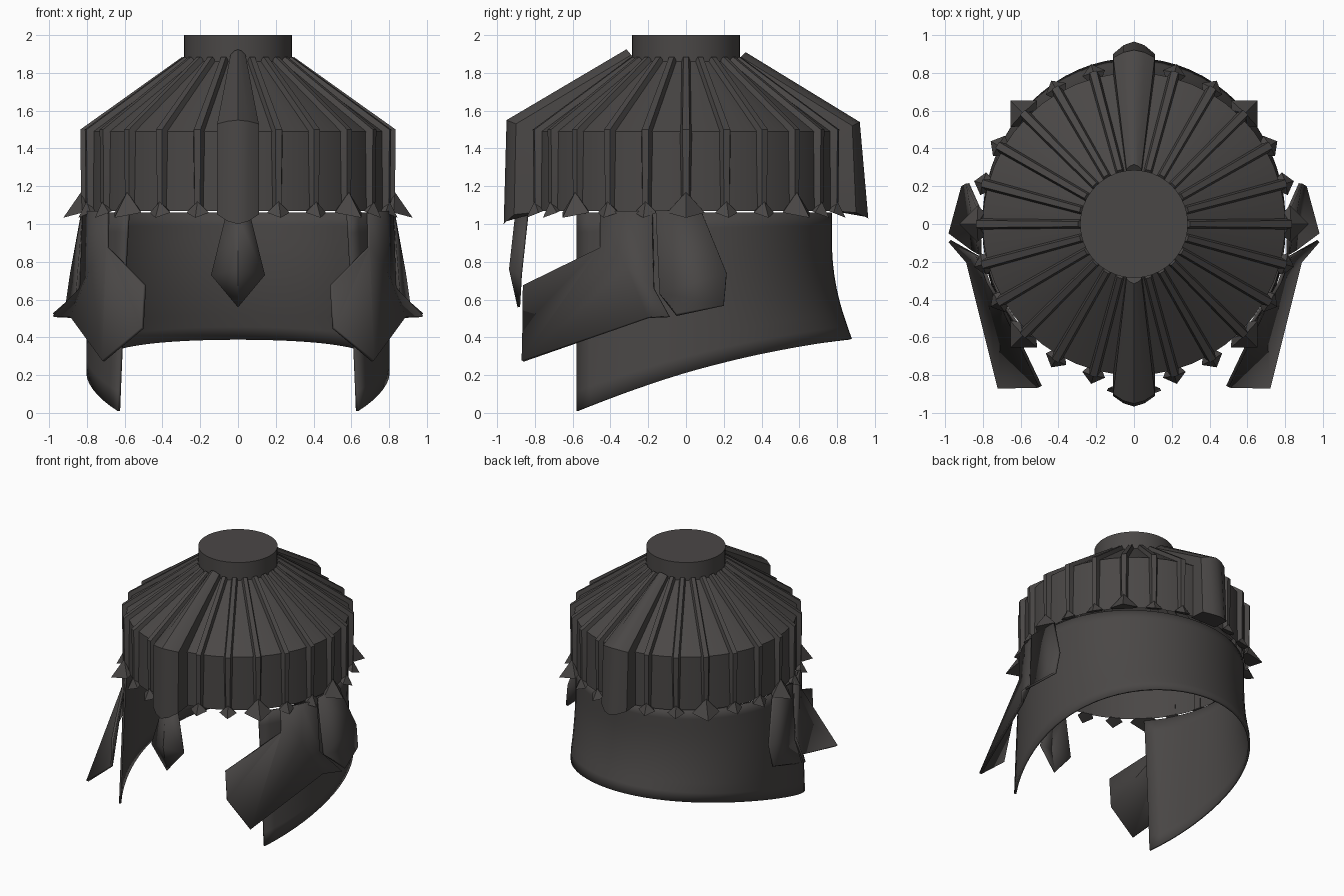
import bpy, bmesh, math
from mathutils import Vector

if "Cube" in bpy.data.objects:
    bpy.data.objects.remove(bpy.data.objects["Cube"])

steel = bpy.data.materials.new("dark_steel")
steel.diffuse_color = (0.068, 0.063, 0.061, 1)
steel.use_nodes = True
steel.node_tree.nodes["Principled BSDF"].inputs["Base Color"].default_value = steel.diffuse_color


def build(name, verts, faces, thick=0, mirror=False, angle=35, hull=False):
    me = bpy.data.meshes.new(name)
    bm = bmesh.new()
    vs = [bm.verts.new(v) for v in verts]
    if hull:
        bmesh.ops.convex_hull(bm, input=vs)
    else:
        for f in faces:
            bm.faces.new([vs[i] for i in f])
    bmesh.ops.recalc_face_normals(bm, faces=bm.faces)
    bm.to_mesh(me)
    bm.free()
    me.materials.append(steel)
    ob = bpy.data.objects.new(name, me)
    bpy.context.collection.objects.link(ob)
    if mirror:
        m = ob.modifiers.new("mirror", 'MIRROR')
        m.use_mirror_merge = False
    if thick:
        s = ob.modifiers.new("thickness", 'SOLIDIFY')
        s.thickness, s.offset = thick, 0
    bpy.ops.object.select_all(action='DESELECT')
    ob.select_set(True)
    bpy.context.view_layer.objects.active = ob
    bpy.ops.object.shade_smooth_by_angle(angle=math.radians(angle))
    return ob


def revolve(name, profile, n=48):
    verts = [(r * math.cos(2 * math.pi * i / n), r * math.sin(2 * math.pi * i / n), z)
             for r, z in profile for i in range(n)]
    faces = [(k * n + i, k * n + (i + 1) % n, (k + 1) * n + (i + 1) % n, (k + 1) * n + i)
             for k in range(len(profile) - 1) for i in range(n)]
    return verts, faces


def place(a, pts):
    # (radius, sideways, height) to world at angle a
    c, s = math.cos(a), math.sin(a)
    return [(r * c - t * s, r * s + t * c, z) for r, t, z in pts]


def loft(name, a, sections):
    n = len(sections[0])
    verts = place(a, [p for s in sections for p in s])
    faces = [(k * n + i, k * n + (i + 1) % n, (k + 1) * n + (i + 1) % n, (k + 1) * n + i)
             for k in range(len(sections) - 1) for i in range(n)]
    last = (len(sections) - 1) * n
    faces += [tuple(range(n)), tuple(range(last, last + n))]
    return build(name, verts, faces)


# dome: hollow band and cone
v, f = revolve("dome", [(0.80, 1.07), (0.80, 1.49), (0.27, 1.87)])
build("dome", v, f)

# top knob
v, f = revolve("knob", [(0.285, 1.85), (0.285, 2.0)])
f.append(tuple(range(48, 96)))
build("top_knob", v, f)

# ribs every 15 degrees, each ending in an arrowhead
def rib_section(w, ri, zi, ro, zo):
    return [(ri, -w, zi), (ro, -w * 0.55, zo), (ro, w * 0.55, zo), (ri, w, zi)]


for i in range(24):
    if i in (6, 18):
        continue
    a = math.radians(15 * i)
    loft("rib", a, [rib_section(0.025, 0.27, 1.86, 0.295, 1.885),
                    rib_section(0.034, 0.79, 1.475, 0.835, 1.50),
                    rib_section(0.026, 0.79, 1.07, 0.83, 1.07)])
    big = i % 12 in (0, 3, 9)
    w, top, tip = (0.10, 1.17, 0.925) if big else (0.062, 1.12, 0.875)
    build("rib_arrowhead", place(a, [(0.83, 0, top), (0.825, -w, 1.06), (0.825, w, 1.06),
                                     (tip, 0, 1.033), (0.79, -w * 0.6, 1.07),
                                     (0.79, w * 0.6, 1.07)]), [], hull=True, angle=20)

# broad front and back crests
def crest_section(w, inner, edge, ridge):
    mid = [(e * 0.3 + r * 0.7) for e, r in zip(edge, ridge)]
    return [(inner[0], -w, inner[1]), (edge[0], -w, edge[1]), (mid[0], -w / 2, mid[1]),
            (ridge[0], 0, ridge[1]), (mid[0], w / 2, mid[1]), (edge[0], w, edge[1]),
            (inner[0], w, inner[1])]


FRONT, BACK = math.radians(-90), math.radians(90)
loft("front_crest", FRONT, [
    crest_section(0.04, (0.25, 1.86), (0.29, 1.895), (0.315, 1.925)),
    crest_section(0.11, (0.77, 1.47), (0.90, 1.53), (0.95, 1.55)),
    crest_section(0.11, (0.77, 1.065), (0.91, 1.05), (0.965, 1.00))])
loft("back_crest", BACK, [
    crest_section(0.04, (0.25, 1.86), (0.29, 1.885), (0.315, 1.91)),
    crest_section(0.11, (0.77, 1.47), (0.88, 1.52), (0.92, 1.54)),
    crest_section(0.11, (0.77, 1.07), (0.90, 1.06), (0.965, 1.03))])

# nose guard: pointed, slightly bowed plate
v = place(FRONT, [(0.84, -0.06, 1.05), (0.90, 0, 1.03), (0.84, 0.06, 1.05),
                  (0.875, -0.14, 0.73), (0.93, 0, 0.76), (0.875, 0.14, 0.73),
                  (0.885, 0, 0.56)])
build("nose_guard", v, [(0, 1, 4, 3), (1, 2, 5, 4), (3, 4, 6), (4, 5, 6)], 0.014)

# neck guard: open wrap with sloping hem and flared back
COLS, ROWS = 48, 10
verts, faces = [], []
for c in range(COLS + 1):
    fr = 2 * c / COLS - 1
    th = abs(fr) * math.acos(-0.575 / 0.94)
    yb = math.cos(th) * (0.87 if math.cos(th) > 0 else 0.94)
    hem = max(0.002, 0.21 + 0.2917 * yb - 0.0975 * yb * yb)
    for r in range(ROWS + 1):
        z = 1.06 + (hem - 1.06) * r / ROWS
        front = 0.84 + 0.1 * (1.06 - z)
        back = 0.765 + 0.105 * min(1, max(0, (0.9 - z) / 0.5)) ** 2
        t = fr * math.acos(-0.575 / front)
        verts.append((0.795 * math.sin(t), math.cos(t) * (back if math.cos(t) > 0 else front), z))
for c in range(COLS):
    for r in range(ROWS):
        k = c * (ROWS + 1) + r
        faces.append((k, k + 1, k + ROWS + 2, k + ROWS + 1))
build("neck_guard", verts, faces, 0.016)

# cheek plates: hanging strap, forward blade, rear flange
cheek = [(0.69, -0.45, 1.07), (0.77, -0.31, 1.07), (0.815, -0.18, 1.07),
         (0.69, -0.45, 0.875), (0.77, -0.31, 0.77), (0.83, -0.17, 0.66),
         (0.495, -0.86, 0.675), (0.505, -0.86, 0.45), (0.715, -0.865, 0.275),
         (0.88, -0.20, 0.505), (0.975, -0.09, 0.51)]
build("cheek_plate", cheek,
      [(0, 1, 4, 3), (1, 2, 5, 4), (3, 6, 7), (3, 7, 8), (3, 8, 4),
       (4, 8, 9), (4, 9, 5), (5, 9, 10)], 0.018, mirror=True)

# ear plates behind the cheeks
ear = [(0.815, -0.16, 1.07), (0.82, 0.08, 1.07), (0.88, 0.215, 0.74),
       (0.905, 0.20, 0.57), (0.975, -0.05, 0.52), (0.85, -0.14, 0.63)]
build("ear_plate", ear, [(0, 1, 2, 5), (2, 3, 5), (3, 4, 5)], 0.018, mirror=True)
